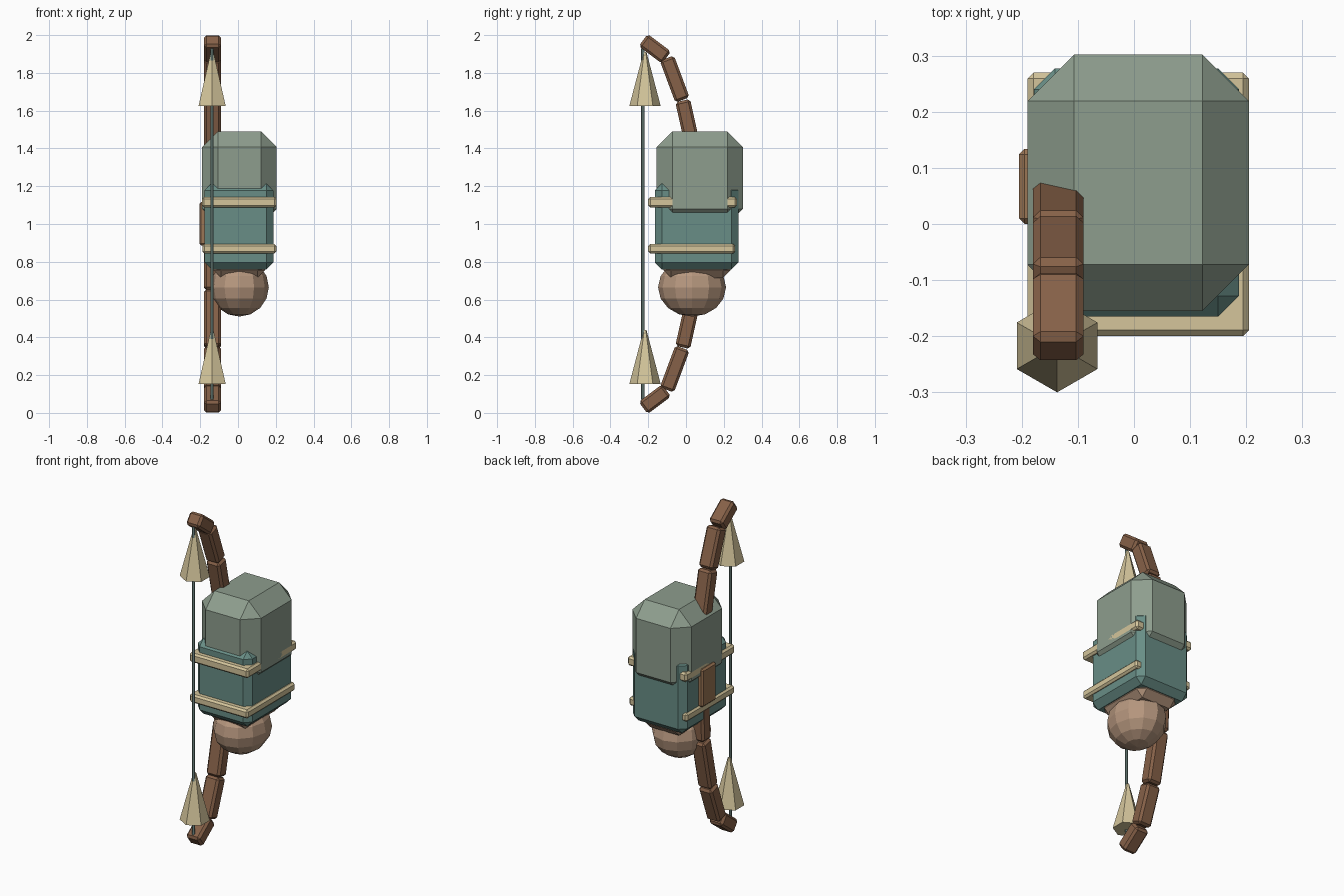
import bpy, math
from mathutils import Vector

if "Cube" in bpy.data.objects:
    bpy.data.objects.remove(bpy.data.objects["Cube"])


def mat(name, rgb):
    m = bpy.data.materials.new(name)
    m.diffuse_color = (*rgb, 1)
    m.use_nodes = True
    m.node_tree.nodes["Principled BSDF"].inputs["Base Color"].default_value = m.diffuse_color
    return m


SAGE = mat("sage", (0.27, 0.34, 0.27))
TEAL = mat("teal", (0.14, 0.27, 0.24))
CREAM = mat("cream", (0.66, 0.56, 0.33))
TAN = mat("tan", (0.47, 0.31, 0.21))
WOOD = mat("wood", (0.24, 0.12, 0.065))
GRIP = mat("grip_leather", (0.33, 0.18, 0.09))
CORD = mat("cord", (0.16, 0.24, 0.22))


def finish(name, material):
    o = bpy.context.object
    o.name = name
    o.data.materials.append(material)
    return o


def box(name, lo, hi, bevel, material):
    """Box between two corners with single-step chamfers."""
    lo, hi = Vector(lo), Vector(hi)
    bpy.ops.mesh.primitive_cube_add(size=1, location=(lo + hi) / 2)
    o = finish(name, material)
    for v in o.data.vertices:
        v.co = v.co * (hi - lo)
    b = o.modifiers.new("chamfer", 'BEVEL')
    b.width = bevel
    b.segments = 1
    return o


# Main pack, with the larger chamfered block sunk into its top
box("pack_body", (-0.178, -0.165, 0.76), (0.187, 0.277, 1.215), 0.037, TEAL)
box("pack_top", (-0.19, -0.155, 0.997), (0.205, 0.302, 1.49), 0.083, SAGE)

# Straps wrapped round the pack
box("upper_strap", (-0.19, -0.2, 1.087), (0.205, 0.27, 1.143), 0.011, CREAM)
box("lower_strap", (-0.188, -0.2, 0.843), (0.203, 0.26, 0.895), 0.011, CREAM)

# Round bundle under the pack and its collar
bpy.ops.mesh.primitive_uv_sphere_add(segments=12, ring_count=8, radius=1,
                                     location=(0.007, 0.032, 0.665))
ball = finish("round_base", TAN)
for v in ball.data.vertices:
    v.co = v.co * Vector((0.156, 0.18, 0.155))
box("collar", (-0.13, -0.12, 0.715), (0.144, 0.235, 0.83), 0.04, TAN)

# Bow: straight limbs along a curve, mirrored about z = 1
BX = -0.135
path = [(0.068, 1.0), (0.05, 1.35), (-0.018, 1.655), (-0.102, 1.88), (-0.228, 1.975)]
for side in (1, -1):
    pts = [Vector((BX, y, 1 + side * (z - 1))) for y, z in path]
    for i, (a, b) in enumerate(zip(pts, pts[1:])):
        d = b - a
        h = d.length / 2 - 0.002
        limb = box(f"bow_limb_{'upper' if side > 0 else 'lower'}_{i + 1}",
                   (-0.045, -0.04, -h), (0.045, 0.04, h), 0.013, WOOD)
        limb.location = (a + b) / 2
        limb.rotation_euler.x = math.atan2(-d.y, d.z)

# Grip on the middle of the bow
box("bow_grip", (-0.205, 0.0, 0.887), (-0.065, 0.134, 1.117), 0.01, GRIP)

# Bow string
bpy.ops.mesh.primitive_cylinder_add(vertices=6, radius=0.009, depth=1.86,
                                    location=(-0.137, -0.228, 1.0))
finish("bow_string", CORD)

# Six-sided cones on the string, both pointing up
for name, z in (("upper_cone", 1.625), ("lower_cone", 0.153)):
    bpy.ops.mesh.primitive_cone_add(vertices=6, radius1=0.083, radius2=0.008, depth=0.285,
                                    location=(-0.137, -0.217, z + 0.1425))
    finish(name, CREAM)
